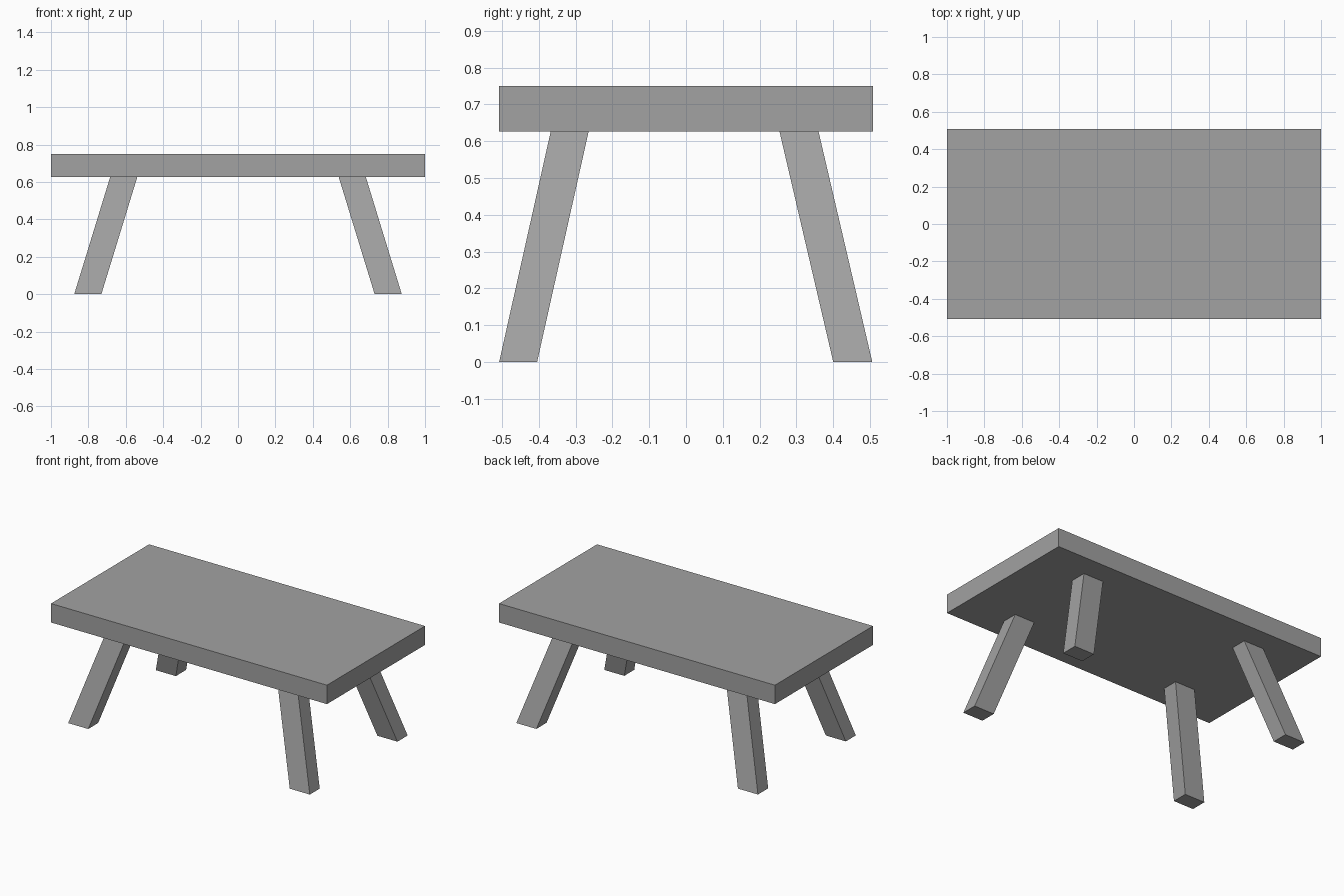
import bpy, bmesh

if "Cube" in bpy.data.objects:
    bpy.data.objects.remove(bpy.data.objects["Cube"])

TOP_Z, UNDER_Z = 0.75, 0.626

grey = bpy.data.materials.new("dark_grey")
grey.diffuse_color = (0.36, 0.36, 0.36, 1)
grey.use_nodes = True
grey.node_tree.nodes["Principled BSDF"].inputs["Base Color"].default_value = grey.diffuse_color


def slanted_box(name, size, foot, head, z0, z1):
    """Box with level ends whose centre line runs from foot (x, y) to head (x, y)."""
    bm = bmesh.new()
    bmesh.ops.create_cube(bm, size=1)
    for v in bm.verts:
        t = v.co.z + 0.5
        v.co.x = v.co.x * size[0] + foot[0] + (head[0] - foot[0]) * t
        v.co.y = v.co.y * size[1] + foot[1] + (head[1] - foot[1]) * t
        v.co.z = z0 + (z1 - z0) * t
    mesh = bpy.data.meshes.new(name)
    bm.to_mesh(mesh)
    bm.free()
    mesh.materials.append(grey)
    obj = bpy.data.objects.new(name, mesh)
    bpy.context.collection.objects.link(obj)
    return obj


# Tabletop slab
slanted_box("tabletop", (2.0, 1.015), (0, 0), (0, 0), UNDER_Z, TOP_Z)

# Splayed legs: each right leg is mirrored to the left
for name, width, foot_y, head_y in (("front_legs", 0.103, -0.456, -0.316),
                                    ("back_legs", 0.106, 0.453, 0.307)):
    legs = slanted_box(name, (0.145, width), (0.803, foot_y), (0.611, head_y), 0, UNDER_Z)
    legs.modifiers.new("mirror", 'MIRROR')
